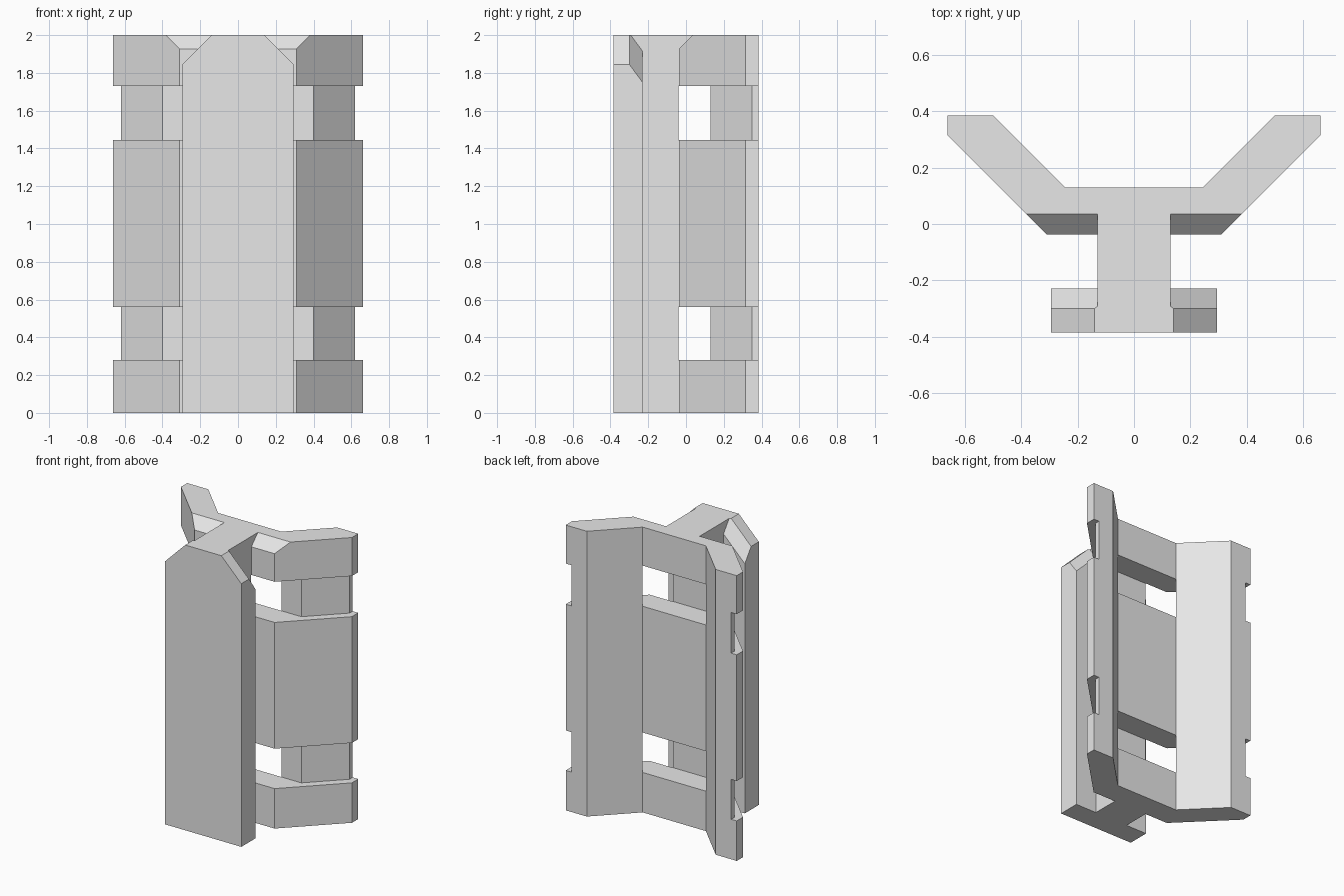
import bpy
import bmesh
from mathutils import Vector

cube = bpy.data.objects.get("Cube")
if cube:
    bpy.data.objects.remove(cube, do_unlink=True)

grey = bpy.data.materials.new("plain grey")
grey.use_nodes = True
colour = (0.8, 0.8, 0.8, 1)
grey.diffuse_color = colour
for node in grey.node_tree.nodes:
    if node.type == 'BSDF_PRINCIPLED':
        node.inputs["Base Color"].default_value = colour


def mirrored(half):
    """Complete a right-hand outline with its mirror image."""
    return half + [(-x, y) for x, y in reversed(half)]


def prism(name, outline, bottom, top, cuts=()):
    """Extrude an outline upwards, then slice off corners with planes."""
    bm = bmesh.new()
    face = bm.faces.new([bm.verts.new((x, y, bottom)) for x, y in outline])
    extruded = bmesh.ops.extrude_face_region(bm, geom=[face])["geom"]
    for item in extruded:
        if isinstance(item, bmesh.types.BMVert):
            item.co.z = top
    bmesh.ops.recalc_face_normals(bm, faces=bm.faces)
    for point, normal in cuts:
        cut = bmesh.ops.bisect_plane(
            bm, geom=bm.verts[:] + bm.edges[:] + bm.faces[:], dist=1e-5,
            plane_co=point, plane_no=Vector(normal).normalized(),
            clear_outer=True)["geom_cut"]
        rim = [e for e in cut if isinstance(e, bmesh.types.BMEdge)]
        bmesh.ops.edgeloop_fill(bm, edges=rim)
    bmesh.ops.recalc_face_normals(bm, faces=bm.faces)
    mesh = bpy.data.meshes.new(name)
    bm.to_mesh(mesh)
    bm.free()
    mesh.materials.append(grey)
    obj = bpy.data.objects.new(name, mesh)
    bpy.context.collection.objects.link(obj)
    return obj


# Front rail: square bar with compound chamfers on its top corners
rail_cuts = []
for side in (1, -1):
    corner = (side * 0.14, -0.30, 2)
    rail_cuts += [(corner, (side, 0, 1)), (corner, (side, 1.36, 1))]
front_rail = prism("front_rail", mirrored([(0.295, -0.385), (0.295, -0.23)]),
                   0, 2, rail_cuts)

# Web joining the rail to the bracket
web = prism("web", mirrored([(0.13, -0.30), (0.13, 0.035)]), 0, 2)

# Back bracket: plate with two angled wings and a chamfered front top edge
bracket = prism("back_bracket", mirrored([
    (0.31, -0.038), (0.663, 0.315), (0.663, 0.385), (0.5, 0.385),
    (0.245, 0.13)]), 0, 2, [((0, 0.035, 2), (0, -1, 1))])

# Two bands of cutouts that open the plate and recess the wings
band = mirrored([(0.8, -0.04), (0.8, 0.5), (0.62, 0.5), (0.62, 0.35),
                 (0.4, 0.13)])
for bottom, top in ((0.28, 0.56), (1.445, 1.73)):
    cutter = prism("band_cutter", band, bottom, top)
    cutter.hide_render = True
    for part in (bracket, web):
        mod = part.modifiers.new("band", 'BOOLEAN')
        mod.operation = 'DIFFERENCE'
        mod.solver = 'EXACT'
        mod.object = cutter
        bpy.context.view_layer.objects.active = part
        bpy.ops.object.modifier_apply(modifier=mod.name)
    bpy.data.objects.remove(cutter, do_unlink=True)
